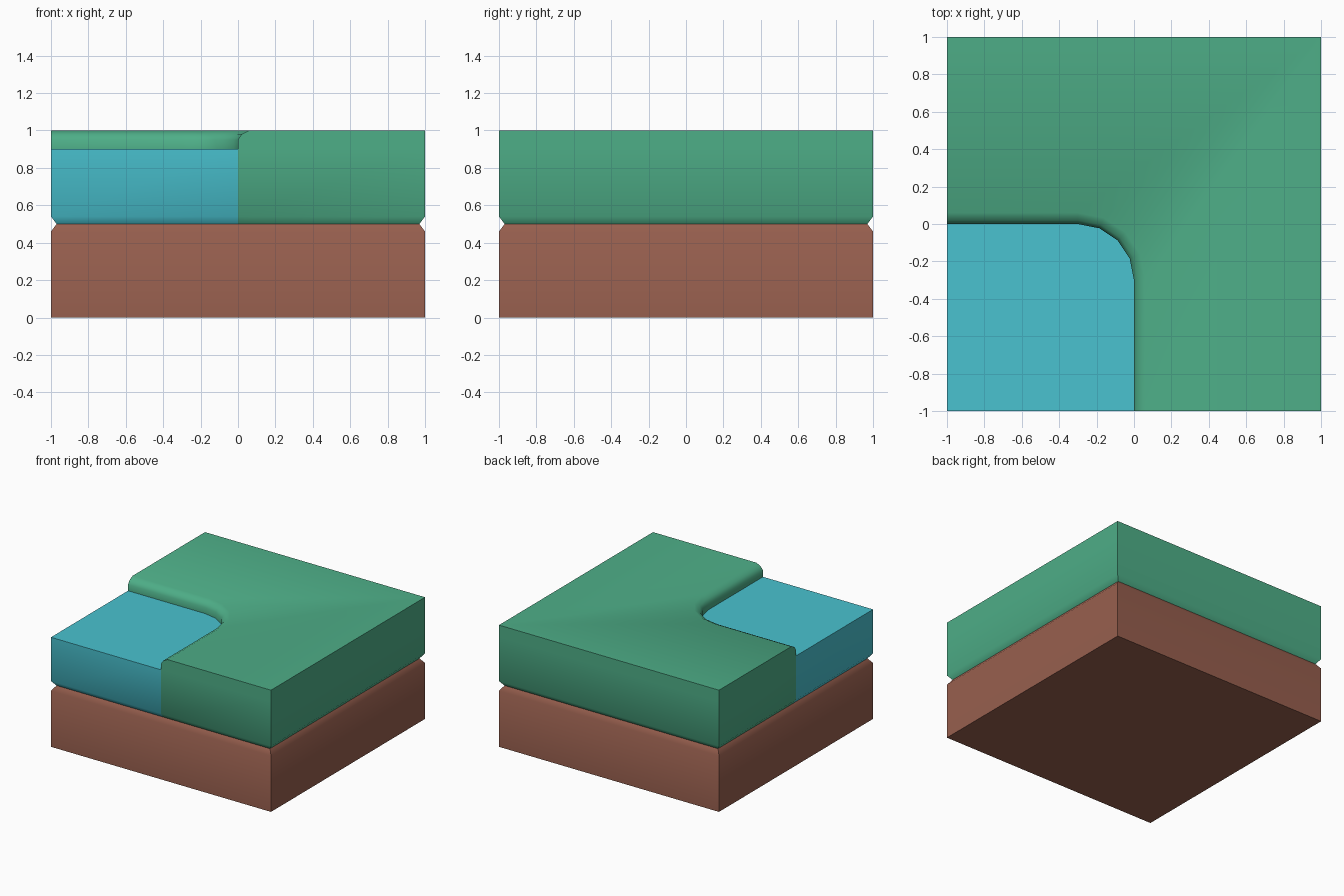
import bpy
import bmesh
from math import cos, sin, radians

if "Cube" in bpy.data.objects:
    bpy.data.objects.remove(bpy.data.objects["Cube"], do_unlink=True)

GROOVE = 0.03   # depth of the seam groove around the tile
RADIUS = 0.3    # radius of the bank's bend
STEPS = 4


def material(name, rgb):
    mat = bpy.data.materials.new(name)
    mat.use_nodes = True
    color = (*rgb, 1)
    mat.diffuse_color = color
    bsdf = mat.node_tree.nodes["Principled BSDF"]
    bsdf.inputs["Base Color"].default_value = color
    bsdf.inputs["Roughness"].default_value = 0.8
    return mat


def bank(offset):
    """Rounded bank line from the left edge to the front edge."""
    r = RADIUS + offset
    angles = [radians(90 - 90 * i / STEPS) for i in range(STEPS + 1)]
    arc = [(r * cos(a) - RADIUS, r * sin(a) - RADIUS) for a in angles]
    return [(-1, offset), *arc, (offset, -1)]


def square(offset):
    return [(-1, -1), (1, -1), (1, 1), (-1, 1)]


def grass_outline(offset):
    return [(1, -1), (1, 1), (-1, 1)] + bank(offset)


def water_outline(offset):
    return [(-1, -1)] + bank(offset)[::-1]


def loft(name, outline, levels, mat, open_edges=(), open_below=0, bottom=False, top=False):
    """Stack outlines given as (height, bank offset, inset); leave hidden walls open."""
    bm = bmesh.new()
    rings = []
    for z, offset, inset in levels:
        lim = 1 - inset
        rings.append([bm.verts.new((max(-lim, min(lim, x)), max(-lim, min(lim, y)), z))
                      for x, y in outline(offset)])
    for low, high in zip(rings, rings[1:]):
        for i in range(len(low)):
            if i in open_edges and high[0].co.z < open_below:
                continue
            j = (i + 1) % len(low)
            bm.faces.new((low[i], low[j], high[j], high[i]))
    if bottom:
        bm.faces.new(rings[0][::-1])
    if top:
        bm.faces.new(rings[-1])
    loose = [v for v in bm.verts if not v.link_faces]
    bmesh.ops.delete(bm, geom=loose, context='VERTS')
    mesh = bpy.data.meshes.new(name)
    bm.to_mesh(mesh)
    bm.free()
    mesh.materials.append(mat)
    obj = bpy.data.objects.new(name, mesh)
    bpy.context.collection.objects.link(obj)
    bpy.ops.object.select_all(action='DESELECT')
    obj.select_set(True)
    bpy.context.view_layer.objects.active = obj
    bpy.ops.object.shade_smooth_by_angle(angle=radians(40))
    return obj


soil = material("soil brown", (0.31, 0.114, 0.076))
grass = material("grass green", (0.076, 0.425, 0.245))
water = material("water blue", (0.067, 0.54, 0.63))

# Soil base
loft("soil_base", square, [(0, 0, 0), (0.46, 0, 0), (0.5, 0, GROOVE)], soil, bottom=True)

# Grass with a rounded lip along the bank
loft("grass_bank", grass_outline,
     [(0.5, 0, GROOVE), (0.54, 0, 0), (0.9, 0, 0), (0.95, 0, 0), (0.98, 0.02, 0), (1, 0.06, 0)],
     grass, open_edges=range(3, 5 + STEPS), open_below=0.92, top=True)

# Water filling the front corner
loft("water_corner", water_outline, [(0.5, 0, GROOVE), (0.54, 0, 0), (0.9, 0, 0)],
     water, open_edges=range(1, 3 + STEPS), open_below=1, top=True)
